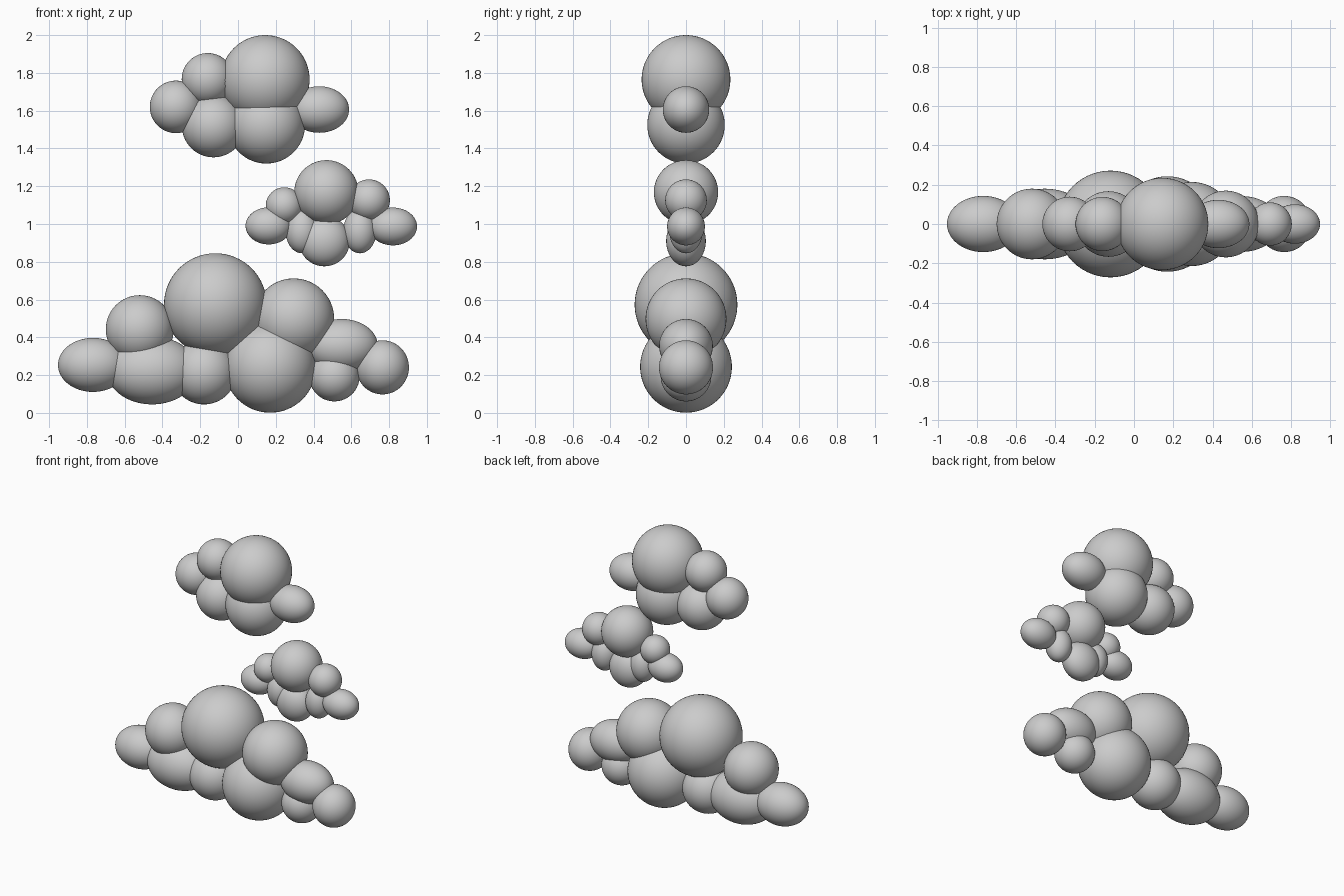
import bpy


def puff(name, x, z, rx, ry=None, rz=None):
    """Smooth ellipsoid centred on y = 0; a single radius gives a ball."""
    bpy.ops.mesh.primitive_uv_sphere_add(segments=56, ring_count=32, radius=1,
                                         location=(x, 0, z))
    ob = bpy.context.object
    ob.name = name
    ob.scale = (rx, ry or rx, rz or ry or rx)
    bpy.ops.object.transform_apply(location=False, rotation=False, scale=True)
    bpy.ops.object.shade_smooth()
    return ob


# each puff: x, z, then radius or radii
clouds = {
    # large bottom cloud
    "lower_cloud": [
        (-0.12, 0.573, 0.272),
        (0.295, 0.498, 0.214),
        (0.17, 0.244, 0.243),
        (-0.18, 0.217, 0.172),
        (-0.455, 0.225, 0.24, 0.18),
        (-0.768, 0.254, 0.185, 0.143),
        (-0.52, 0.443, 0.18),
        (0.55, 0.355, 0.19, 0.142),
        (0.51, 0.195, 0.134),
        (0.765, 0.241, 0.14, 0.143),
    ],
    # small middle cloud
    "middle_cloud": [
        (0.468, 1.168, 0.17),
        (0.457, 0.91, 0.135, 0.105, 0.134),
        (0.34, 0.962, 0.088, 0.088, 0.117),
        (0.645, 0.962, 0.088, 0.088, 0.117),
        (0.162, 0.99, 0.122, 0.098),
        (0.245, 1.096, 0.098),
        (0.694, 1.126, 0.11),
        (0.82, 0.987, 0.128, 0.1),
    ],
    # top cloud
    "upper_cloud": [
        (0.144, 1.765, 0.235),
        (0.15, 1.525, 0.205),
        (-0.13, 1.52, 0.167),
        (-0.328, 1.62, 0.139),
        (-0.16, 1.767, 0.138),
        (0.43, 1.606, 0.158, 0.123),
    ],
}

for cloud, puffs in clouds.items():
    for i, p in enumerate(puffs, 1):
        puff(f"{cloud}_puff_{i}", *p)
